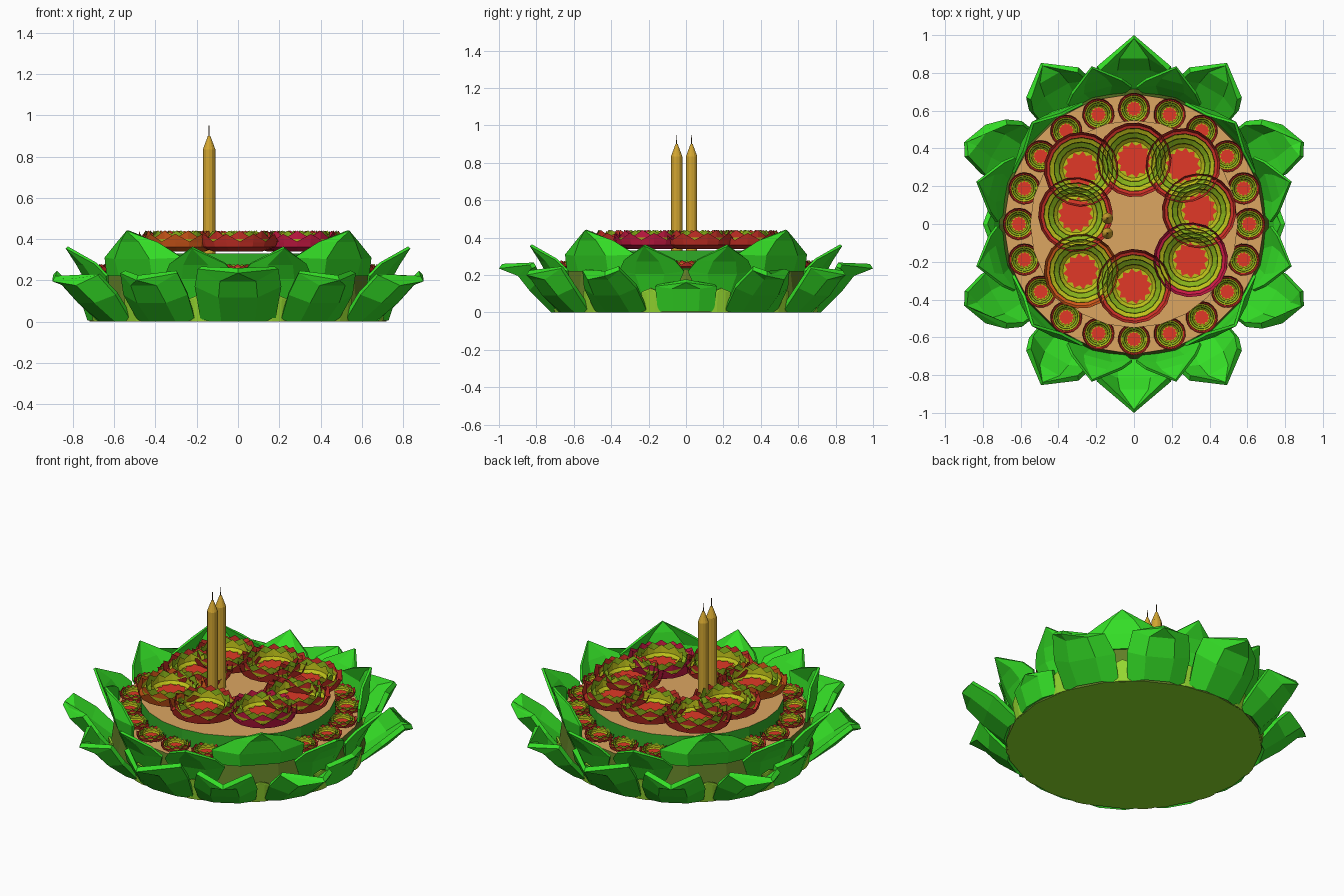
import bpy, bmesh, random
from math import sin, cos, pi, radians

if "Cube" in bpy.data.objects:
    bpy.data.objects.remove(bpy.data.objects["Cube"])

random.seed(4)


def mat(name, rgb):
    m = bpy.data.materials.new(name)
    m.diffuse_color = (*rgb, 1)
    m.use_nodes = True
    m.node_tree.nodes["Principled BSDF"].inputs["Base Color"].default_value = m.diffuse_color
    return m


LEAF = mat("leaf_green", (0.035, 0.74, 0.02))
WALL = mat("wall_green", (0.03, 0.42, 0.02))
LIME = mat("lime", (0.3, 0.68, 0.03))
OLIVE = mat("olive", (0.12, 0.21, 0.02))
UNDER = mat("underside_olive", (0.26, 0.72, 0.02))
TAN = mat("tan", (0.72, 0.38, 0.12))
GOLD = mat("candle_gold", (0.65, 0.38, 0.03))
WICK = mat("wick_dark", (0.08, 0.05, 0.02))
YELLOW = mat("petal_yellow_green", (0.5, 0.52, 0.01))
GREEN = mat("petal_green", (0.25, 0.45, 0.01))
REDS = [mat("petal_red_%d" % i, c) for i, c in enumerate(
    [(0.6, 0.03, 0.02), (0.65, 0.1, 0.01), (0.6, 0.01, 0.06)])]


def finish(bm, name, mats, loc=(0, 0, 0), rot=0):
    me = bpy.data.meshes.new(name)
    bm.to_mesh(me)
    bm.free()
    for m in mats:
        me.materials.append(m)
    ob = bpy.data.objects.new(name, me)
    ob.location = loc
    ob.rotation_euler[2] = rot
    bpy.context.collection.objects.link(ob)
    return ob


def lathe(name, profile, n, mats, loc=(0, 0, 0), slots=None):
    """Closed turned solid from (radius, z) points; slots gives each band's material, then bottom and top."""
    bm = bmesh.new()
    rings = [[bm.verts.new((r * cos(2 * pi * i / n), r * sin(2 * pi * i / n), z))
              for i in range(n)] for r, z in profile]
    slots = slots or [0] * (len(profile) + 1)
    for k in range(len(rings) - 1):
        a, b = rings[k], rings[k + 1]
        for i in range(n):
            j = (i + 1) % n
            bm.faces.new((a[i], a[j], b[j], b[i])).material_index = slots[k]
    bm.faces.new(rings[0][::-1]).material_index = slots[-2]
    bm.faces.new(rings[-1]).material_index = slots[-1]
    return finish(bm, name, mats, loc)


def leaf(name, angle, rows, tip, material=LEAF, thick=0.03, skew=0):
    """Keeled low-poly leaf. rows: (edge radius, edge z, half width, keel radius, keel z); tip: (radius, z).
    skew leans the tip sideways and lengthens that side."""
    bm = bmesh.new()
    grid = []
    for i, (r, z, w, kr, kz) in enumerate(rows):
        d = skew * 0.6 * i / max(1, len(rows) - 1)
        grid.append([bm.verts.new(p) for p in
                     ((r - d, -w, z), ((r + kr * 2) / 3, -w * 0.45, (z + kz * 2) / 3),
                      ((r + kr * 2) / 3, w * 0.45, (z + kz * 2) / 3), (r + d, w, z))])
    for a, b in zip(grid, grid[1:]):
        for i in range(3):
            bm.faces.new((a[i], a[i + 1], b[i + 1], b[i]))
    t = bm.verts.new((tip[0], skew, tip[1]))
    for i in range(3):
        bm.faces.new((grid[-1][i], grid[-1][i + 1], t))
    ob = finish(bm, name, [material], rot=angle)
    s = ob.modifiers.new("thickness", "SOLIDIFY")
    s.thickness = thick
    s.offset = -1
    return ob


# Floating base: lower tier, upper tier
lathe("lower_tier", [(0.72, 0), (0.69, 0.23)], 20, [OLIVE, TAN, UNDER], slots=[0, 2, 1])
lathe("upper_tier", [(0.55, 0.22), (0.55, 0.33)], 24, [WALL, TAN], slots=[0, 0, 1])

# Outer ring of leaves (the two at the sides are shorter)
for k in range(12):
    a = radians(30 * k)
    skew = 0
    if k % 6 == 0:
        rows = [(0.70, 0.005, 0.15, 0.745, 0.005), (0.74, 0.14, 0.165, 0.785, 0.12)]
        tip = (0.80, 0.16)
    elif k % 3 == 0:
        rows = [(0.69, 0.0, 0.18, 0.735, 0.0), (0.79, 0.17, 0.21, 0.86, 0.09),
                (0.835, 0.255, 0.195, 0.93, 0.165)]
        tip = (1.0, 0.235)
    elif k % 6 in (1, 5):  # leaning towards the short side leaves
        rows = [(0.69, 0.0, 0.16, 0.75, 0.0), (0.81, 0.13, 0.175, 0.87, 0.07),
                (0.91, 0.225, 0.14, 0.96, 0.15)]
        tip = (0.995, 0.195)
        skew = -0.075 if k % 6 == 1 else 0.075
    else:
        rows = [(0.69, 0.0, 0.16, 0.75, 0.0), (0.80, 0.13, 0.18, 0.86, 0.07),
                (0.865, 0.235, 0.16, 0.94, 0.145)]
        tip = (0.985, 0.20)
    leaf("outer_leaf_%d" % k, a, rows, tip, skew=skew)

# Inner ring: upright broad leaves on the diagonals, spreading ones between
for k in range(12):
    a = radians(15 + 30 * k)
    if k % 3 == 1:
        rows = [(0.65, 0.22, 0.25, 0.73, 0.22), (0.65, 0.31, 0.265, 0.765, 0.30),
                (0.69, 0.385, 0.14, 0.77, 0.385)]
        tip = (0.765, 0.44)
    else:
        rows = [(0.68, 0.08, 0.11, 0.71, 0.08), (0.71, 0.22, 0.18, 0.77, 0.2),
                (0.76, 0.28, 0.14, 0.81, 0.27)]
        tip = (0.865, 0.355)
    leaf("inner_leaf_%d" % k, a, rows, tip, thick=0.015)
    # pale strip showing between the outer leaves
    leaf("pale_strip_%d" % k, a, [(0.715, 0.0, 0.05, 0.725, 0.0), (0.73, 0.11, 0.05, 0.74, 0.11)],
         (0.74, 0.13), LIME, 0.01)


def flower_mesh(name, red, centre):
    """Unit-radius flower of nested petal bowls: (base r, belly r, tip r, base z, belly z, tip z, slot)."""
    bm = bmesh.new()
    layers = [(0.60, 0.93, 1.0, 0.04, 0.15, 0.47, 0), (0.55, 0.84, 0.86, 0.08, 0.24, 0.55, 1),
              (0.48, 0.72, 0.74, 0.11, 0.28, 0.55, 2), (0.42, 0.58, 0.60, 0.14, 0.28, 0.52, 1)]
    n = 9
    for li, (r0, r1, r2, z0, z1, z2, slot) in enumerate(layers):
        m = 2 * n
        off = li * pi / n

        def ring(r, z, wave=0):
            out = []
            for i in range(m):
                t = 2 * pi * i / m + off
                out.append(bm.verts.new((r * cos(t), r * sin(t), z - wave * (i % 2))))
            return out
        zr = z1 + (z2 - z1) * 0.35
        rings = [ring(r0, z0), ring(r1, z1), ring((r1 + r2) / 2, zr), ring(r2, z2, z2 - zr - 0.02)]
        for q, (a, b) in enumerate(zip(rings, rings[1:])):
            for i in range(m):
                j = (i + 1) % m
                f = bm.faces.new((a[i], a[j], b[j], b[i]))
                f.material_index = 0 if q == 2 and li < 2 else slot
        if li == 0:
            bm.faces.new(rings[0][::-1])
    # yellow floor and jagged red heart
    floor = [bm.verts.new((0.58 * cos(pi * i / 9), 0.58 * sin(pi * i / 9), 0.20)) for i in range(18)]
    bm.faces.new(floor).material_index = 1
    heart = [bm.verts.new(((0.48 if i % 2 else 0.38) * cos(2 * pi * i / 24),
                           (0.48 if i % 2 else 0.38) * sin(2 * pi * i / 24), 0.23)) for i in range(24)]
    bm.faces.new(heart).material_index = 3
    me = bpy.data.meshes.new(name)
    bm.to_mesh(me)
    bm.free()
    for m_ in (red, YELLOW, GREEN, centre):
        me.materials.append(m_)
    return me


def place(name, me, x, y, z, size):
    ob = bpy.data.objects.new(name, me)
    ob.location = (x, y, z)
    ob.scale = (size, size, size)
    ob.rotation_euler[2] = random.uniform(0, 1)
    bpy.context.collection.objects.link(ob)


# Flowers: eight large on the upper tier, twenty small around the lower tier
HEART = mat("heart_red", (0.75, 0.04, 0.02))
kinds = [flower_mesh("flower_%d" % i, red, HEART) for i, red in enumerate(REDS)]
spots = [(0.345, 0.07, 0), (0.26, 0.31, 0), (0.0, 0.34, 0), (-0.28, 0.29, 0),
         (-0.31, 0.05, 0), (-0.28, -0.25, 1), (0.0, -0.33, 0), (0.30, -0.19, 2)]
for i, (x, y, kind) in enumerate(spots):
    place("large_flower_%d" % i, kinds[kind], x, y, 0.332, 0.198)
for i in range(20):
    t = i * pi / 10
    place("small_flower_%d" % i, kinds[0], 0.61 * cos(t), 0.61 * sin(t), 0.232, 0.085)

# Two candles with wicks
for i, y in enumerate((-0.05, 0.03)):
    lathe("candle_%d" % i, [(0.03, 0.33), (0.03, 0.835), (0.006, 0.9)], 12, [GOLD], (-0.14, y, 0))
    lathe("wick_%d" % i, [(0.003, 0.89), (0.002, 0.95)], 6, [WICK], (-0.14, y, 0))
